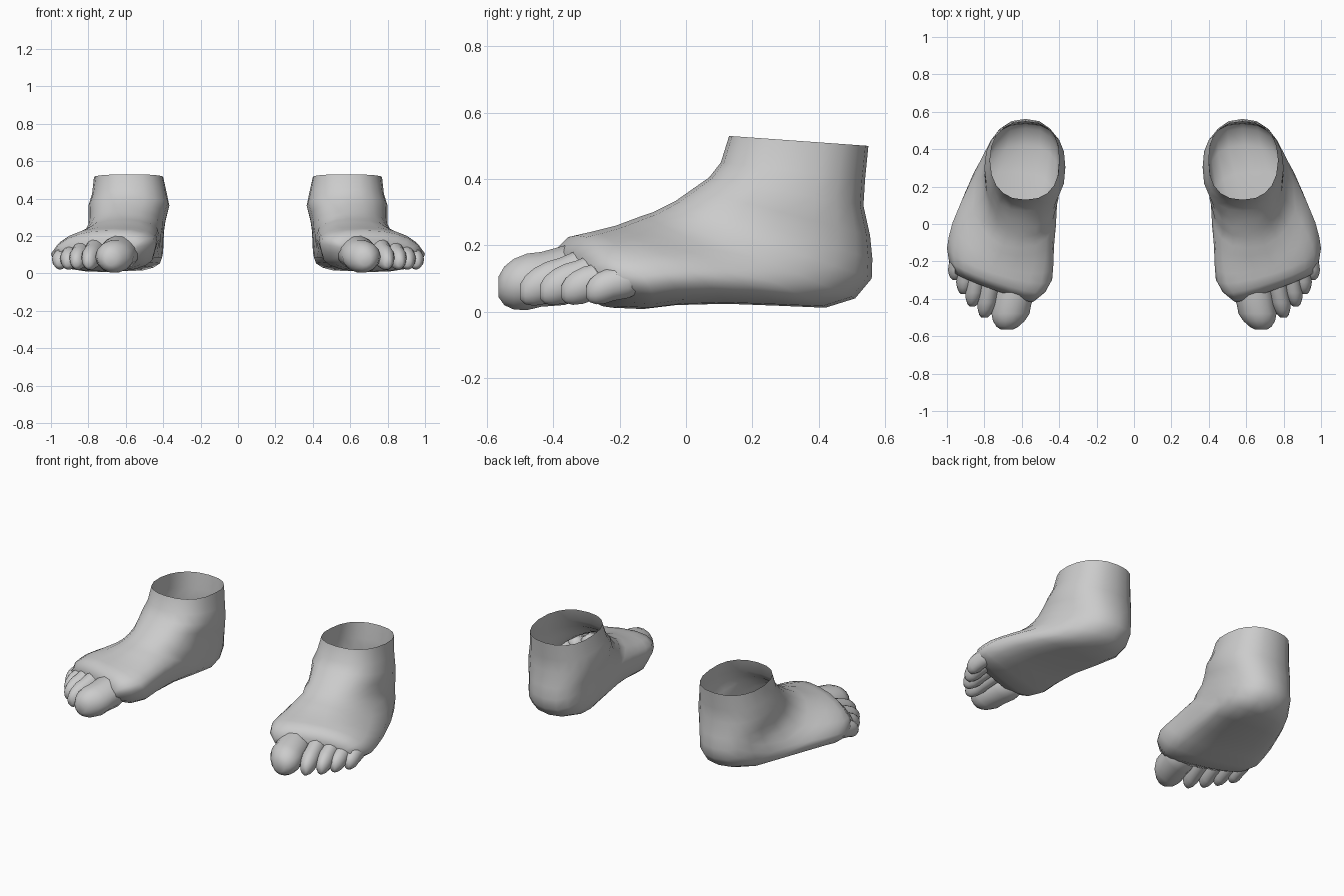
import bpy, bmesh
from math import sin, cos, pi
from mathutils import Vector

cube = bpy.data.objects.get("Cube")
if cube:
    bpy.data.objects.remove(cube, do_unlink=True)

grey = bpy.data.materials.new("plain grey")
grey.use_nodes = True
colour = (0.6, 0.6, 0.6, 1)
grey.diffuse_color = colour
grey.node_tree.nodes["Principled BSDF"].inputs["Base Color"].default_value = colour


def spow(v, p):
    return abs(v) ** p * (1 if v >= 0 else -1)


def loft(name, rings, side, cap_start, cap_end):
    """Skin a list of point rings; side -1 mirrors the part to the other foot."""
    bm = bmesh.new()
    loops = [[bm.verts.new((p.x * side, p.y, p.z)) for p in ring] for ring in rings]
    n = len(loops[0])
    for a, b in zip(loops, loops[1:]):
        for i in range(n):
            j = (i + 1) % n
            bm.faces.new((a[i], a[j], b[j], b[i]))
    if cap_start:
        bm.faces.new(loops[0])
    if cap_end:
        bm.faces.new(loops[-1])
    bmesh.ops.recalc_face_normals(bm, faces=bm.faces)
    mesh = bpy.data.meshes.new(name)
    bm.to_mesh(mesh)
    bm.free()
    mesh.materials.append(grey)
    mesh.shade_smooth()
    obj = bpy.data.objects.new(name, mesh)
    bpy.context.collection.objects.link(obj)


def body_ring(top, bottom, inner, outer, x_top, x_bottom, f, skew, n=20):
    """Squarish oval hung between an instep point and a heel or sole point."""
    t, b = Vector((x_top, *top)), Vector((x_bottom, *bottom))
    mid = b.lerp(t, f)
    mid.x = (inner + outer) / 2
    ring = []
    for i in range(n):
        a = 2 * pi * i / n
        s, c = spow(sin(a), 0.85), spow(cos(a), 0.85)
        p = mid + ((t - mid) * s if s > 0 else (b - mid) * -s)
        dx = c * (outer - inner) / 2
        p += Vector((dx, skew * dx, 0))
        ring.append(p)
    return ring


# Ankle opening, heel, arch and ball: top, bottom, inner x, outer x, crest x, sole x, waist, skew
SECTIONS = [
    ((.13, .53), (.55, .50), .40, .77, .58, .58, .5, 0),
    ((.105, .45), (.54, .40), .38, .78, .58, .58, .5, 0),
    ((.07, .405), (.535, .32), .367, .80, .58, .58, .5, 0),
    ((.02, .37), (.555, .23), .385, .80, .59, .58, .5, 0),
    ((-.03, .335), (.562, .16), .395, .80, .60, .58, .5, 0),
    ((-.07, .315), (.56, .10), .40, .82, .60, .58, .5, 0),
    ((-.10, .30), (.51, .04), .41, .85, .61, .58, .45, 0),
    ((-.13, .29), (.42, .012), .42, .89, .61, .59, .42, 0),
    ((-.17, .275), (.28, .018), .43, .93, .62, .63, .42, .05),
    ((-.21, .26), (.12, .024), .445, .97, .63, .68, .42, .1),
    ((-.25, .25), (-.03, .02), .445, .99, .65, .71, .42, .2),
    ((-.29, .24), (-.13, .008), .45, 1.0, .66, .72, .42, .25),
    ((-.33, .23), (-.22, .012), .485, .99, .68, .73, .45, .3),
    ((-.37, .18), (-.30, .05), .55, .96, .70, .74, .5, .35),
]

# Toes: name, base, tip, half width, half height
TOES = [
    ("big_toe", (.615, -.28, .125), (.68, -.565, .075), .105, .092),
    ("second_toe", (.745, -.24, .15), (.80, -.50, .06), .055, .068),
    ("third_toe", (.82, -.20, .14), (.865, -.44, .06), .052, .064),
    ("fourth_toe", (.885, -.16, .125), (.91, -.375, .06), .050, .060),
    ("little_toe", (.935, -.12, .11), (.955, -.30, .06), .047, .055),
]
# Toe profile: position along the toe, width and height factors
TOE_PROFILE = [(0, .8, .8), (.3, 1, 1), (.55, .95, .92), (.7, .97, .95),
               (.84, .8, .85), (.94, .57, .65), (1, .3, .35)]


def toe_rings(base, tip, half_w, half_h, n=14):
    base, tip = Vector(base), Vector(tip)
    rings = []
    for t, w, h in TOE_PROFILE:
        c = base.lerp(tip, t)
        rings.append([c + Vector((cos(a) * w * half_w, 0, sin(a) * h * half_h))
                      for a in (2 * pi * i / n for i in range(n))])
    return rings


for label, side in (("left", 1), ("right", -1)):
    loft(label + "_foot", [body_ring(*s) for s in SECTIONS], side, False, True)
    for name, base, tip, half_w, half_h in TOES:
        loft(f"{label}_{name}", toe_rings(base, tip, half_w, half_h), side, True, True)
